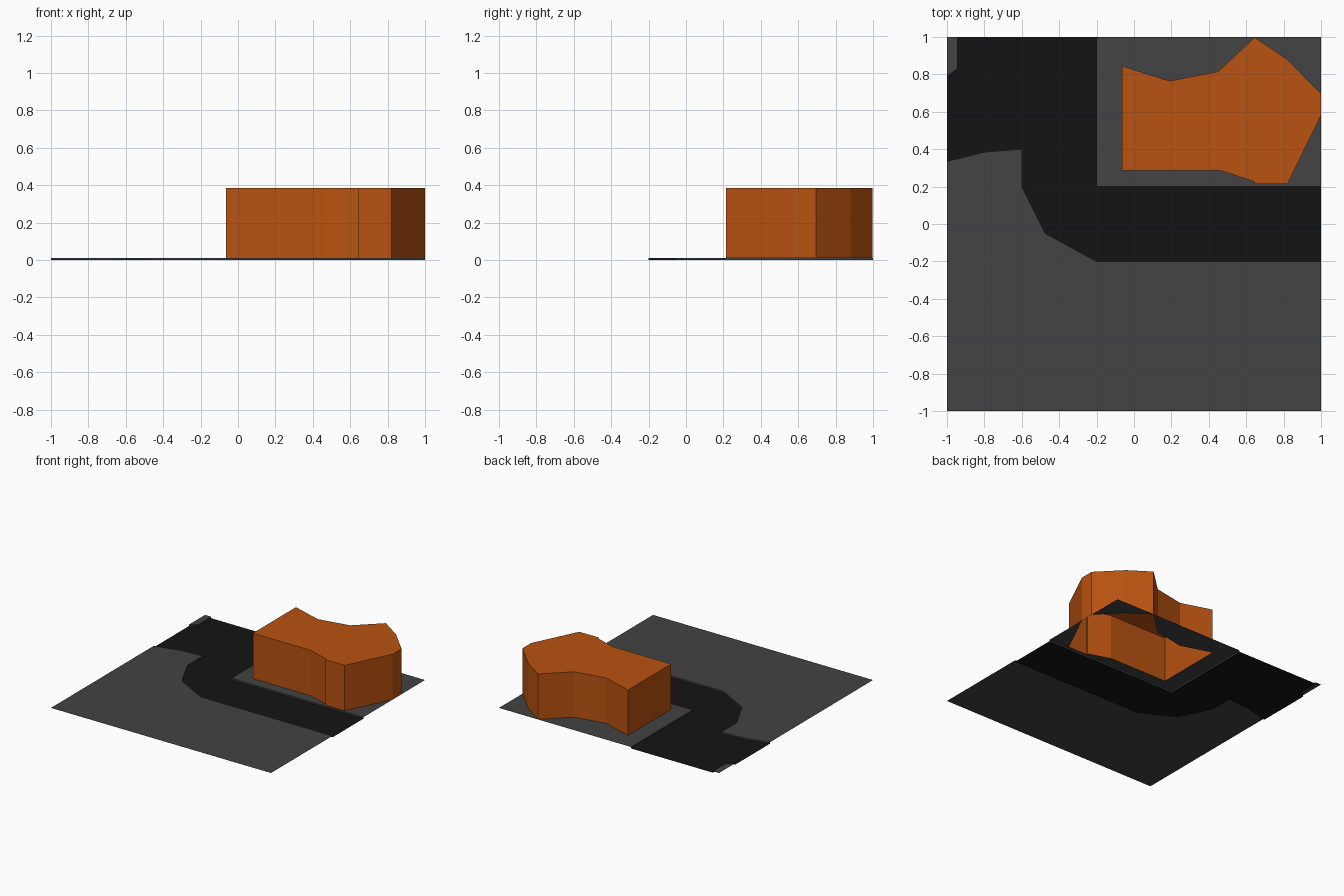
import bpy

if "Cube" in bpy.data.objects:
    bpy.data.objects.remove(bpy.data.objects["Cube"])

CURB = 0.012   # pavement height above the road
ROOF = 0.385   # building height


def material(name, r, g, b):
    mat = bpy.data.materials.new(name)
    mat.diffuse_color = (r, g, b, 1)
    mat.use_nodes = True
    mat.node_tree.nodes["Principled BSDF"].inputs["Base Color"].default_value = mat.diffuse_color
    return mat


def slab(name, outline, mat, top, bottom=0.0, walls=()):
    """Flat sheet from a counter-clockwise outline, with walls dropped from chosen edges."""
    n = len(outline)
    verts = [(x, y, top) for x, y in outline]
    faces = [tuple(range(n))]
    for i in walls:
        (ax, ay), (bx, by) = outline[i], outline[(i + 1) % n]
        k = len(verts)
        verts += [(ax, ay, bottom), (bx, by, bottom)]
        faces.append((k, k + 1, (i + 1) % n, i))
    mesh = bpy.data.meshes.new(name)
    mesh.from_pydata(verts, [], faces)
    mesh.materials.append(mat)
    mesh.update()
    obj = bpy.data.objects.new(name, mesh)
    bpy.context.collection.objects.link(obj)
    return obj


pavement = material("pavement", 0.056, 0.056, 0.056)
asphalt = material("asphalt", 0.007, 0.007, 0.007)
orange = material("orange", 0.48, 0.085, 0.005)

# Shared outlines
south_curb = [(1, -0.2), (-0.2, -0.2), (-0.475, -0.05), (-0.6, 0.2),
              (-0.6, 0.4), (-0.8, 0.385), (-1, 0.335)]
corner_curb = [(-1, 0.79), (-0.945, 0.83), (-0.945, 1)]
footprint = [(1, 0.695), (0.82, 0.88), (0.645, 0.998), (0.45, 0.815),
             (0.19, 0.765), (-0.065, 0.845), (-0.065, 0.285), (0.465, 0.285),
             (0.645, 0.226), (0.645, 0.213), (0.82, 0.213), (1, 0.58)]

# Road
slab("road", south_curb[::-1] + [(1, 0.2), (-0.2, 0.2), (-0.2, 1)] + corner_curb[::-1],
     asphalt, 0.0)

# Pavement pieces with curbs along the road
slab("south_pavement", [(-1, -1), (1, -1)] + south_curb, pavement, CURB, walls=range(2, 8))
slab("corner_pavement", [(-1, 1)] + corner_curb, pavement, CURB, walls=(1, 2))

# Building plot, cut out around the footprint
plot = [(-0.2, 0.2), (1, 0.2)] + footprint[::-1] + [(1, 1), (-0.2, 1)]
slab("building_plot", plot, pavement, CURB, walls=(0, len(plot) - 1))

# Building shell, open underneath
slab("building", footprint, orange, ROOF, CURB, walls=range(len(footprint)))
